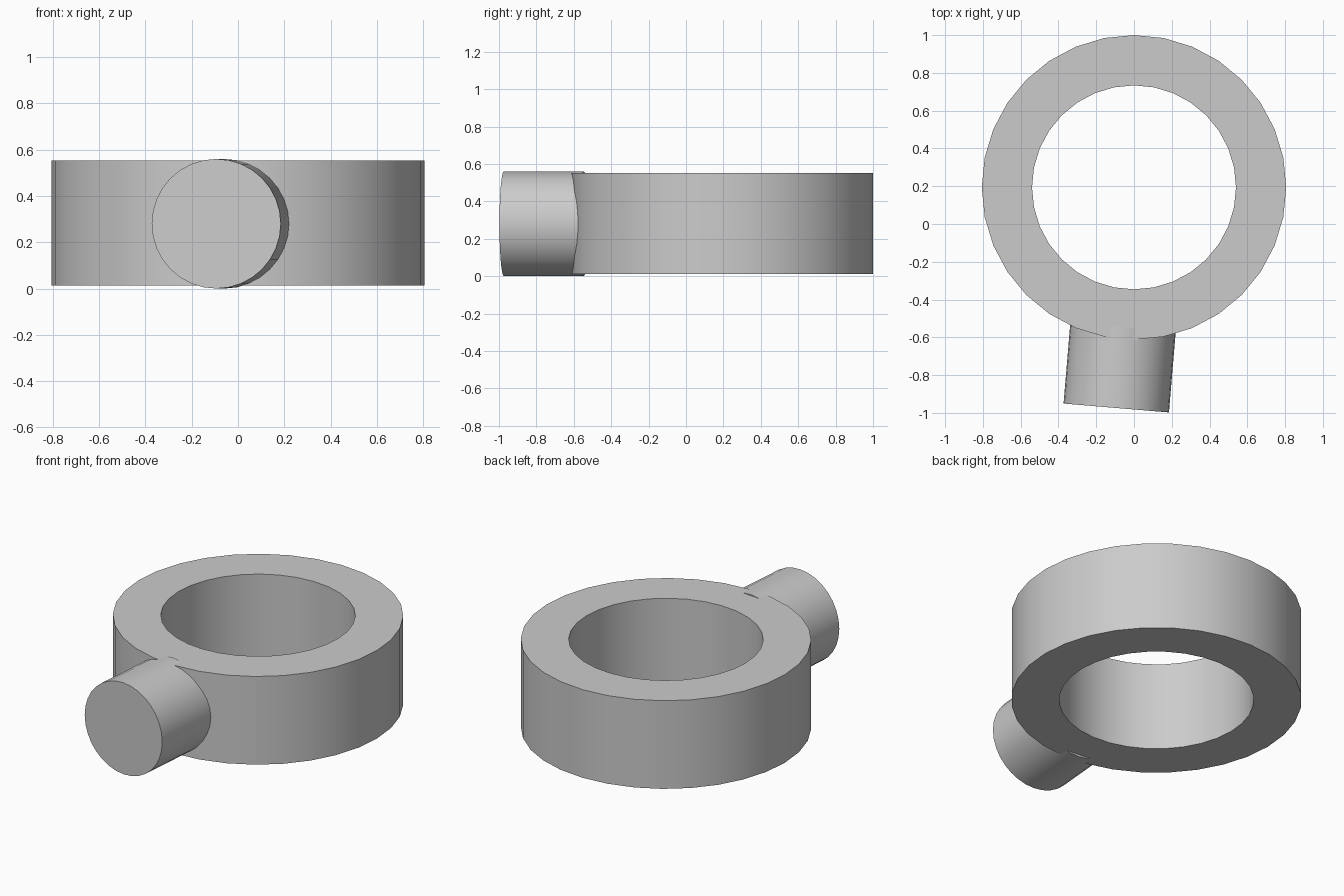
import bpy, bmesh, math
from mathutils import Matrix, Vector

cube = bpy.data.objects.get("Cube")
if cube:
    bpy.data.objects.remove(cube, do_unlink=True)

SIDES = 32

# Single plain grey
grey = bpy.data.materials.new("plain grey")
grey.use_nodes = True
colour = (0.6, 0.6, 0.6, 1)
grey.diffuse_color = colour
grey.node_tree.nodes["Principled BSDF"].inputs["Base Color"].default_value = colour


def finish(bm, name):
    bmesh.ops.recalc_face_normals(bm, faces=bm.faces[:])
    mesh = bpy.data.meshes.new(name)
    bm.to_mesh(mesh)
    bm.free()
    mesh.materials.append(grey)
    obj = bpy.data.objects.new(name, mesh)
    bpy.context.collection.objects.link(obj)
    bpy.ops.object.select_all(action='DESELECT')
    obj.select_set(True)
    bpy.context.view_layer.objects.active = obj
    bpy.ops.object.shade_smooth_by_angle(angle=math.radians(30))
    return obj


# Ring: a rectangular section swept around the vertical axis
inner, outer, low, high = 0.54, 0.806, 0.013, 0.553
bm = bmesh.new()
section = [bm.verts.new((0, r, z)) for r, z in
           ((inner, low), (outer, low), (outer, high), (inner, high))]
edges = [bm.edges.new((section[i], section[(i + 1) % 4])) for i in range(4)]
bmesh.ops.spin(bm, geom=section + edges, cent=(0, 0, 0), axis=(0, 0, 1),
               angle=math.tau, steps=SIDES, use_merge=True)
bmesh.ops.remove_doubles(bm, verts=bm.verts[:], dist=0.0001)
ring = finish(bm, "ring")
ring.location.y = 0.194

# Stub: a solid cylinder, slightly turned, running into the front of the ring
start, end = Vector((-0.094, -0.974, 0.28)), Vector((-0.058, -0.546, 0.28))
axis = end - start
turn = axis.to_track_quat('Z', 'Y').to_matrix().to_4x4()
bm = bmesh.new()
bmesh.ops.create_cone(bm, cap_ends=True, segments=SIDES, radius1=0.28,
                      radius2=0.28, depth=axis.length,
                      matrix=Matrix.Translation((start + end) / 2) @ turn)
finish(bm, "side_stub")
